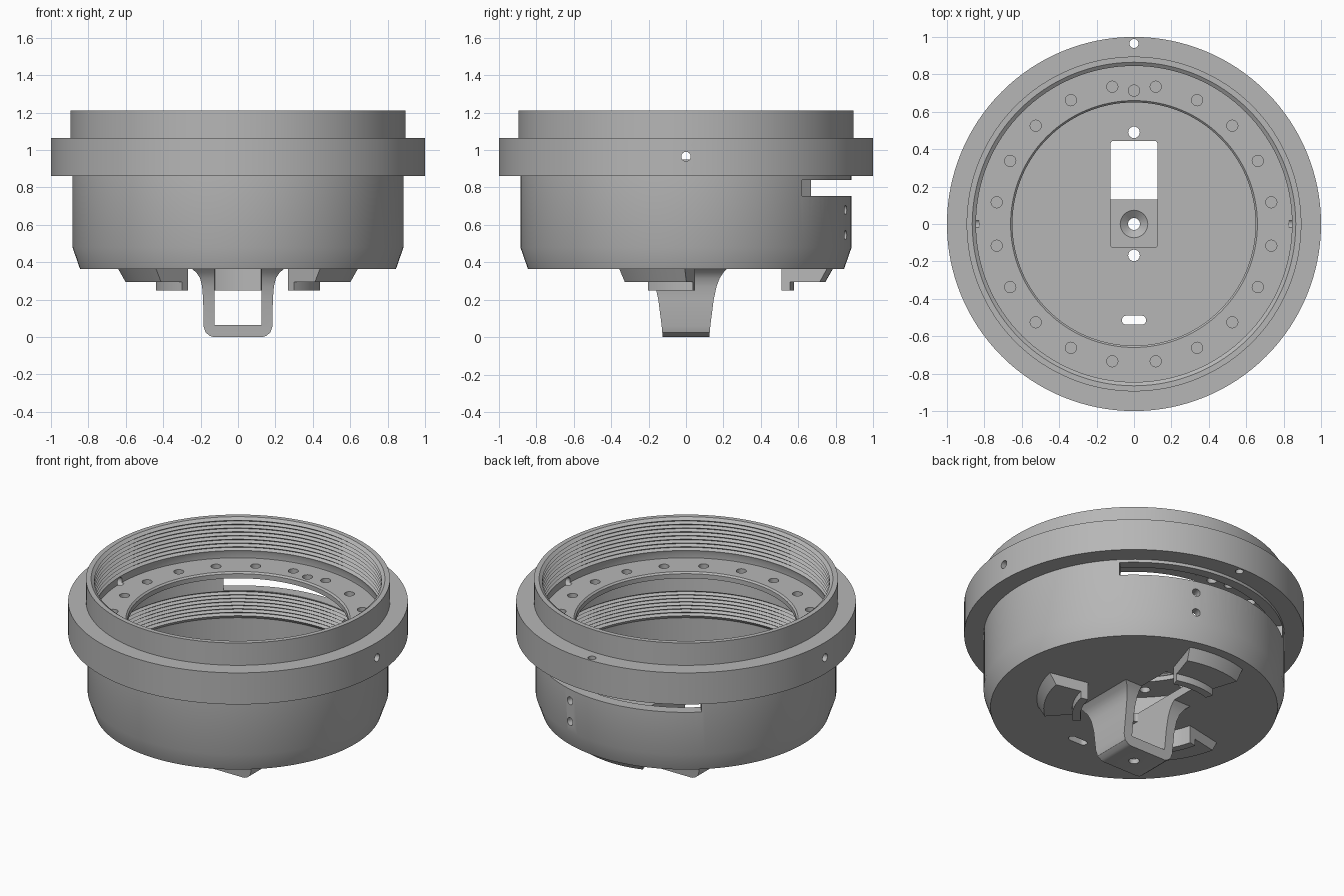
import bpy, bmesh, math
from math import radians, cos, sin
from mathutils import Matrix, Vector

cube = bpy.data.objects.get("Cube")
if cube:
    bpy.data.objects.remove(cube, do_unlink=True)

grey = bpy.data.materials.new("machined_grey")
grey.use_nodes = True
grey.diffuse_color = (0.47, 0.47, 0.47, 1)
grey.node_tree.nodes["Principled BSDF"].inputs["Base Color"].default_value = (0.47, 0.47, 0.47, 1)


def finish(bm, name):
    bmesh.ops.remove_doubles(bm, verts=bm.verts, dist=1e-5)
    bmesh.ops.recalc_face_normals(bm, faces=bm.faces)
    mesh = bpy.data.meshes.new(name)
    bm.to_mesh(mesh)
    bm.free()
    mesh.materials.append(grey)
    obj = bpy.data.objects.new(name, mesh)
    bpy.context.collection.objects.link(obj)
    return obj


def sweep(bm, profile, start=0, end=360, steps=128, center=(0, 0)):
    """Turn a closed (radius, z) profile around a vertical axis."""
    full = end - start == 360
    rings = []
    for i in range(steps if full else steps + 1):
        a = radians(start + (end - start) * i / steps)
        rings.append([bm.verts.new((center[0] + r * cos(a), center[1] + r * sin(a), z))
                      for r, z in profile])
    n = len(profile)
    for i in range(steps):
        p, q = rings[i], rings[(i + 1) % len(rings)]
        for j in range(n):
            k = (j + 1) % n
            if profile[j][0] == 0 and profile[k][0] == 0:
                continue
            loop = [p[j], p[k], q[k], q[j]]
            if profile[j][0] == 0:
                loop = [p[j], p[k], q[k]]
            elif profile[k][0] == 0:
                loop = [p[j], p[k], q[j]]
            bm.faces.new(loop)
    if not full:
        bm.faces.new(rings[0])
        bm.faces.new(rings[-1])


def drill(bm, center, radius, depth, axis=(0, 0, 1), radius2=None):
    turn = Vector((0, 0, 1)).rotation_difference(Vector(axis)).to_matrix().to_4x4()
    bmesh.ops.create_cone(bm, cap_ends=True, segments=24, radius1=radius,
                          radius2=radius if radius2 is None else radius2, depth=depth,
                          matrix=Matrix.Translation(center) @ turn)


def block(bm, low, high, rounding=0):
    """Box between two corners, with rounded vertical edges if wanted."""
    low, high = Vector(low), Vector(high)
    size = high - low
    made = bmesh.ops.create_cube(bm, size=1, matrix=Matrix.Translation((low + high) / 2)
                                 @ Matrix.Diagonal((*size, 1)))
    if rounding:
        edges = {e for v in made["verts"] for e in v.link_edges
                 if abs(e.verts[0].co.z - e.verts[1].co.z) > size.z / 2}
        bmesh.ops.bevel(bm, geom=list(edges), offset=rounding, segments=6,
                        affect='EDGES', profile=0.5)


def cut(obj, bm):
    cutter = finish(bm, "cutter")
    cutter.hide_render = True
    mod = obj.modifiers.new("cut", 'BOOLEAN')
    mod.operation, mod.solver, mod.object = 'DIFFERENCE', 'EXACT', cutter
    bpy.context.view_layer.objects.active = obj
    bpy.ops.object.modifier_apply(modifier=mod.name)
    bpy.data.objects.remove(cutter, do_unlink=True)


def smooth(obj, angle=30):
    bpy.ops.object.select_all(action='DESELECT')
    obj.select_set(True)
    bpy.context.view_layer.objects.active = obj
    bpy.ops.object.shade_smooth_by_angle(angle=radians(angle))


def thread(top, bottom, crest, root, turns):
    """Zigzag profile of a threaded wall, from top to bottom."""
    pitch = (top - bottom) / turns
    points = []
    for i in range(turns):
        z = top - i * pitch
        points += [(crest, z), (root, z - pitch / 2)]
    return points + [(crest, bottom)]


# Housing: outer wall with flange, threaded bores, inner shelf and floor
outer = [(0, 0.365), (0.845, 0.365), (0.885, 0.48), (0.885, 0.86), (1.0, 0.86), (1.0, 1.065),
         (0.895, 1.065), (0.895, 1.21), (0.865, 1.21)]
upper = thread(1.195, 1.0, 0.845, 0.862, 8)
shelf = [(0.85, 0.985), (0.85, 0.95), (0.66, 0.95), (0.65, 0.94), (0.65, 0.91), (0.83, 0.91)]
lower = thread(0.75, 0.59, 0.815, 0.832, 7)
floor = [(0.83, 0.57), (0.83, 0.42), (0, 0.42)]
bm = bmesh.new()
sweep(bm, outer + upper + shelf + lower + floor)
housing = finish(bm, "housing")

# Holes through the housing
bm = bmesh.new()
sweep(bm, [(0.78, 0.755), (0.95, 0.755), (0.95, 0.84), (0.78, 0.84)], 44.5, 131, 48)
for i in range(20):
    a = radians(9 + 18 * i)
    drill(bm, (0.743 * cos(a), 0.743 * sin(a), 0.94), 0.03, 0.1)
drill(bm, (0, 0.713, 0.94), 0.03, 0.1)
drill(bm, (0, 0.965, 0.96), 0.024, 0.4)
for side in (-1, 1):
    drill(bm, (side * 0.93, 0, 0.965), 0.025, 0.2, axis=(1, 0, 0))
a = radians(74.5)
for z in (0.545, 0.68):
    drill(bm, (0.86 * cos(a), 0.86 * sin(a), z), 0.025, 0.16, axis=(cos(a), sin(a), 0))
for y in (0.49, -0.168):
    drill(bm, (0, y, 0.39), 0.031, 0.2)
block(bm, (-0.125, -0.125, 0.3), (0.125, 0.445, 0.5), 0.015)
block(bm, (-0.065, -0.538, 0.3), (0.065, -0.49, 0.5), 0.0235)
cut(housing, bm)
smooth(housing)

# Flared loop under the floor, with a countersunk hole in its strap
sections = [(0, 0.13, 0.125), (0.006, 0.15, 0.125), (0.025, 0.174, 0.127), (0.06, 0.185, 0.13),
            (0.2, 0.186, 0.148), (0.27, 0.192, 0.163), (0.315, 0.203, 0.18),
            (0.345, 0.222, 0.2), (0.367, 0.25, 0.222)]
bm = bmesh.new()
rows = [[bm.verts.new((sx * hx, sy * hy, z)) for sx, sy in ((-1, -1), (1, -1), (1, 1), (-1, 1))]
        for z, hx, hy in sections]
for p, q in zip(rows, rows[1:]):
    for j in range(4):
        k = (j + 1) % 4
        bm.faces.new([p[j], p[k], q[k], q[j]])
bm.faces.new(rows[0])
bm.faces.new(rows[-1])
loop = finish(bm, "mounting_loop")
bm = bmesh.new()
block(bm, (-0.125, -0.5, 0.065), (0.125, 0.5, 0.6))
cut(loop, bm)
bm = bmesh.new()
drill(bm, (0, 0, 0.03), 0.032, 0.2)
cut(loop, bm)
bm = bmesh.new()
drill(bm, (0, 0, 0.05), 0.03, 0.04, radius2=0.08)
cut(loop, bm)
smooth(loop)

# Three locking lugs, each with a thin foot along its inner edge
for i in range(3):
    middle = 90 + 120 * i
    bm = bmesh.new()
    sweep(bm, [(0.4, 0.295), (0.4, 0.37), (0.658, 0.37), (0.615, 0.295)],
          middle - 18, middle + 18, 12, (0, 0.13))
    sweep(bm, [(0.4, 0.25), (0.4, 0.296), (0.448, 0.296), (0.448, 0.25)],
          middle - 18, middle + 18, 12, (0, 0.13))
    smooth(finish(bm, "locking_lug_%d" % (i + 1)))
